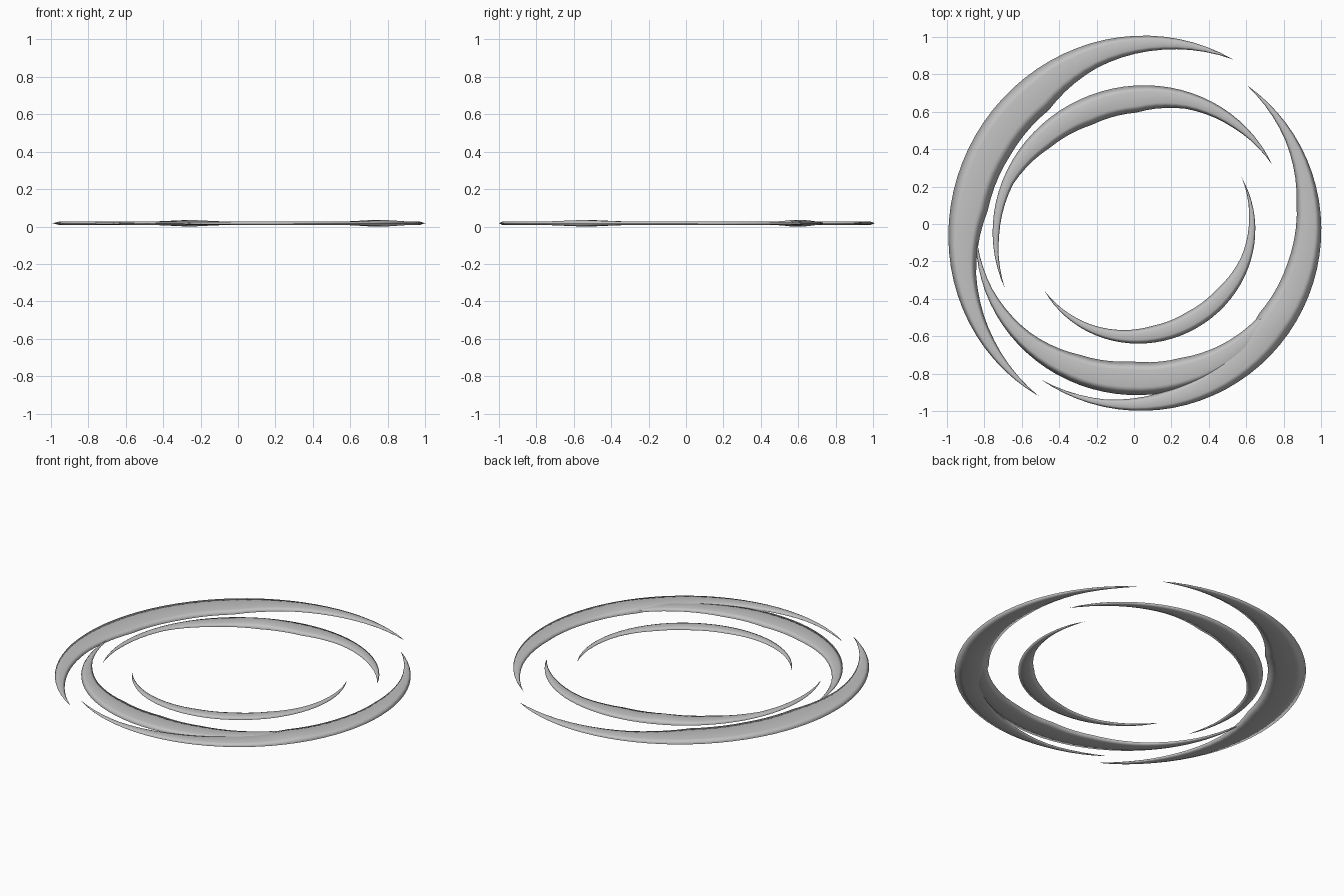
import bpy
import bmesh
import math
from mathutils import Vector

cube = bpy.data.objects.get("Cube")
if cube:
    bpy.data.objects.remove(cube, do_unlink=True)

grey = bpy.data.materials.new("plain_grey")
grey.use_nodes = True
colour = (0.54, 0.54, 0.54, 1)
grey.diffuse_color = colour
grey.node_tree.nodes["Principled BSDF"].inputs["Base Color"].default_value = colour

SEGMENTS = 40
RING = 6
MID_HEIGHT = 0.0175
HALF_THICK = 0.012


def sample(values, t):
    """Linear lookup in evenly spaced values, t from 0 to 1."""
    place = t * (len(values) - 1)
    i = min(int(place), len(values) - 2)
    return values[i] + (values[i + 1] - values[i]) * (place - i)


def crescent(name, start, end, bulge, side, widths, swell=0):
    """Sweep a flat six-sided section along half an ellipse between two tips."""
    start, end = Vector(start), Vector(end)
    middle = (start + end) / 2
    half = start - middle
    across = Vector((-half.y, half.x)).normalized() * bulge * side
    widths = [0] + widths + [0]
    bm = bmesh.new()
    rings = []
    for s in range(SEGMENTS + 1):
        t = s / SEGMENTS
        arm = half * math.cos(math.pi * t) + across * math.sin(math.pi * t)
        width = sample(widths, t)
        height = HALF_THICK * min(1, width / 0.1) ** 0.5
        # Slight thickening at the widest point
        height += swell * max(0, 1 - abs(t - 0.5) * 14)
        ring = []
        for k in range(RING):
            a = math.tau * k / RING
            inset = width * (0.5 - 0.5 * math.cos(a))
            p = middle + arm - arm.normalized() * inset
            ring.append(bm.verts.new((p.x, p.y, MID_HEIGHT + height * math.sin(a))))
        rings.append(ring)
    for r1, r2 in zip(rings, rings[1:]):
        for k in range(RING):
            n = (k + 1) % RING
            bm.faces.new((r1[k], r1[n], r2[n], r2[k]))
    # Close the pointed tips
    bmesh.ops.remove_doubles(bm, verts=bm.verts, dist=1e-5)
    bmesh.ops.recalc_face_normals(bm, faces=bm.faces)
    for face in bm.faces:
        face.smooth = True
    mesh = bpy.data.meshes.new(name)
    bm.to_mesh(mesh)
    bm.free()
    mesh.materials.append(grey)
    bpy.context.collection.objects.link(bpy.data.objects.new(name, mesh))


# Two outer crescents
crescent("outer_left_crescent", (0.53, 0.88), (-0.51, -0.92), 0.99, 1,
         [0.07, 0.135, 0.215, 0.215, 0.2, 0.125, 0.065])
crescent("outer_right_crescent", (0.6, 0.745), (-0.5, -0.83), 0.947, -1,
         [0.055, 0.12, 0.16, 0.19, 0.155, 0.1, 0.04], swell=0.008)
# Middle crescents
crescent("middle_back_crescent", (0.74, 0.315), (-0.69, -0.345), 0.75, 1,
         [0.05, 0.09, 0.145, 0.15, 0.12, 0.06, 0.035], swell=0.008)
crescent("middle_front_crescent", (-0.845, -0.04), (0.87, -0.12), 0.835, 1,
         [0.04, 0.09, 0.15, 0.18, 0.16, 0.11, 0.06])
# Innermost crescent
crescent("inner_crescent", (0.575, 0.25), (-0.48, -0.355), 0.58, -1,
         [0.03, 0.055, 0.09, 0.1, 0.09, 0.06, 0.03])
